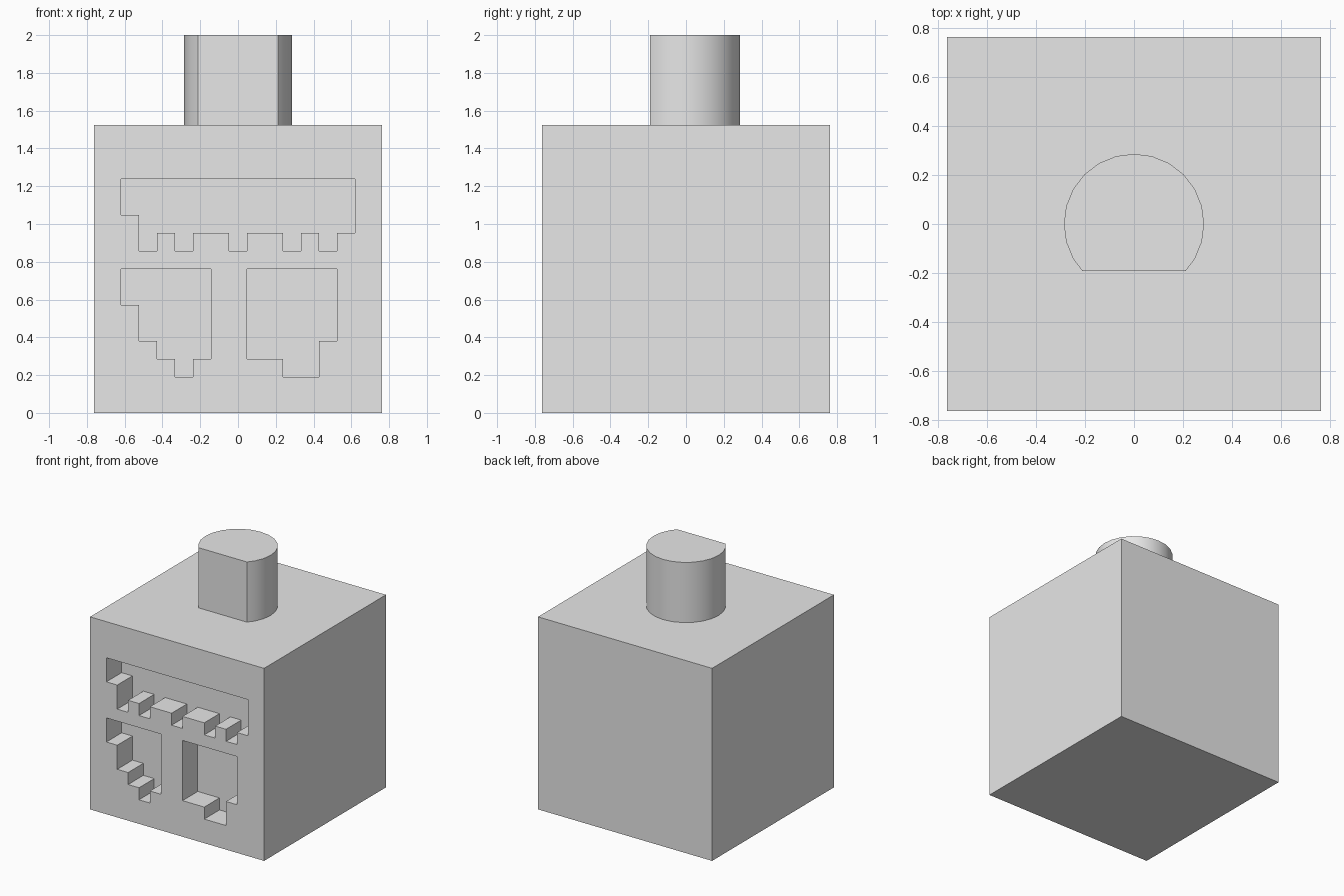
import bpy
import bmesh
import math

default_cube = bpy.data.objects.get("Cube")
if default_cube:
    bpy.data.objects.remove(default_cube, do_unlink=True)

U = 2 / 21            # one grid cell: block is 16 cells, peg is 5 cells tall
HALF = 8 * U
DEPTH = 2 * U

grey = bpy.data.materials.new("light grey")
grey.use_nodes = True
grey.diffuse_color = (0.8, 0.8, 0.8, 1)
grey.node_tree.nodes["Principled BSDF"].inputs["Base Color"].default_value = (0.8, 0.8, 0.8, 1)


def make_object(name, bm):
    bmesh.ops.recalc_face_normals(bm, faces=bm.faces)
    mesh = bpy.data.meshes.new(name)
    bm.to_mesh(mesh)
    bm.free()
    mesh.materials.append(grey)
    obj = bpy.data.objects.new(name, mesh)
    bpy.context.collection.objects.link(obj)
    return obj


def prism(bm, points, offset):
    """Extrude a closed outline along the offset vector."""
    face = bm.faces.new([bm.verts.new(p) for p in points])
    new = bmesh.ops.extrude_face_region(bm, geom=[face])["geom"]
    verts = [v for v in new if isinstance(v, bmesh.types.BMVert)]
    bmesh.ops.translate(bm, verts=verts, vec=offset)


def stepped_outline(left, top, bottoms):
    """Outline of a row of one-cell columns sharing a top, with stepped bottoms."""
    cells = [(left, top)]
    for i, low in enumerate(bottoms):
        if i == 0 or low != bottoms[i - 1]:
            cells.append((left + i, low))
        if i == len(bottoms) - 1 or low != bottoms[i + 1]:
            cells.append((left + i + 1, low))
    cells.append((left + len(bottoms), top))
    return [(x * U, -HALF - U, z * U) for x, z in cells]


# Main block
bm = bmesh.new()
bmesh.ops.create_cube(bm, size=2 * HALF)
bmesh.ops.translate(bm, verts=bm.verts, vec=(0, 0, HALF))
block = make_object("block", bm)

# Stepped recesses: wide upper band, lower left and lower right panels
bm = bmesh.new()
for left, top, bottoms in (
    (-6.5, 13, [11, 9, 10, 9, 10, 10, 9, 10, 10, 9, 10, 9, 10]),
    (-6.5, 8, [6, 4, 3, 2, 3]),
    (0.5, 8, [3, 3, 2, 2, 4]),
):
    prism(bm, stepped_outline(left, top, bottoms), (0, U + DEPTH, 0))
cutter = make_object("recess_cutter", bm)
cutter.hide_render = True

cut = block.modifiers.new("recesses", "BOOLEAN")
cut.operation = "DIFFERENCE"
cut.solver = "EXACT"
cut.object = cutter
bpy.context.view_layer.objects.active = block
bpy.ops.object.modifier_apply(modifier=cut.name)
bpy.data.objects.remove(cutter, do_unlink=True)

# Round peg with a flat front
bm = bmesh.new()
radius = 3 * U
bmesh.ops.create_cone(bm, cap_ends=True, segments=24, radius1=radius,
                      radius2=radius, depth=5 * U)
bmesh.ops.translate(bm, verts=bm.verts, vec=(0, 0, 2 * HALF + 2.5 * U))
bmesh.ops.bisect_plane(bm, geom=bm.verts[:] + bm.edges[:] + bm.faces[:],
                       plane_co=(0, -2 * U, 0), plane_no=(0, -1, 0), clear_outer=True)
bmesh.ops.holes_fill(bm, edges=[e for e in bm.edges if e.is_boundary])
peg = make_object("peg", bm)

bpy.ops.object.select_all(action="DESELECT")
peg.select_set(True)
bpy.context.view_layer.objects.active = peg
bpy.ops.object.shade_smooth_by_angle(angle=math.radians(30))
